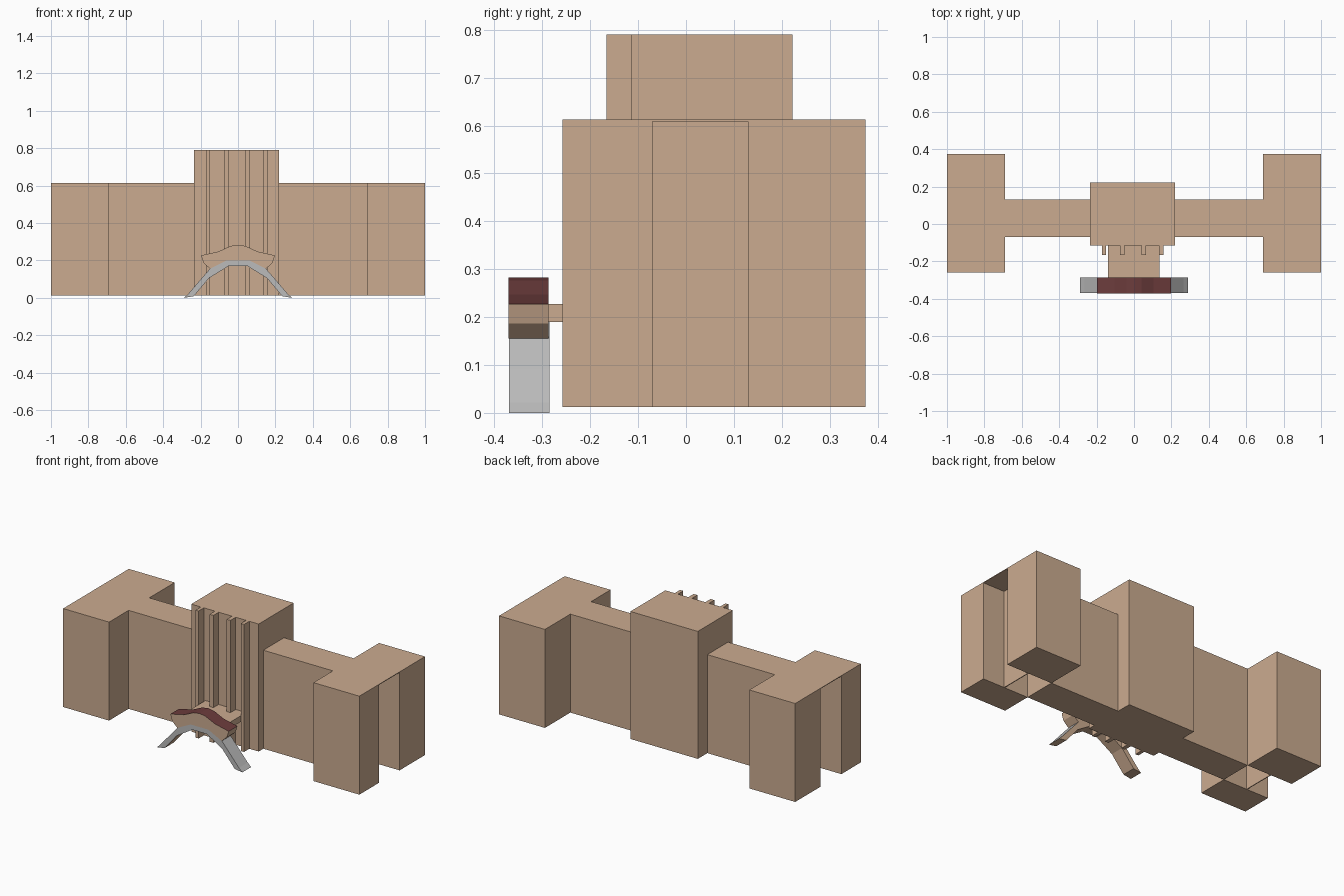
import bpy, bmesh

if "Cube" in bpy.data.objects:
    bpy.data.objects.remove(bpy.data.objects["Cube"])


def material(name, rgb):
    m = bpy.data.materials.new(name)
    m.diffuse_color = (*rgb, 1)
    m.use_nodes = True
    m.node_tree.nodes["Principled BSDF"].inputs["Base Color"].default_value = m.diffuse_color
    return m


TAN = material("tan_stone", (0.60, 0.41, 0.28))
RED = material("dark_red", (0.15, 0.045, 0.045))
GREY = material("grey", (0.50, 0.50, 0.50))


def prism(name, outline, y0, y1, mats, pick=lambda n: 0):
    """Extrude an x-z outline from y0 to y1; pick chooses a material by normal."""
    bm = bmesh.new()
    face = bm.faces.new([bm.verts.new((x, y0, z)) for x, z in outline])
    ext = bmesh.ops.extrude_face_region(bm, geom=[face])["geom"]
    for v in ext:
        if isinstance(v, bmesh.types.BMVert):
            v.co.y = y1
    bmesh.ops.recalc_face_normals(bm, faces=bm.faces)
    for f in bm.faces:
        f.normal_update()
        f.material_index = pick(f.normal)
    me = bpy.data.meshes.new(name)
    bm.to_mesh(me)
    bm.free()
    for m in mats:
        me.materials.append(m)
    ob = bpy.data.objects.new(name, me)
    bpy.context.collection.objects.link(ob)
    return ob


def box(name, x0, x1, y0, y1, z0, z1):
    x0, x1 = min(x0, x1), max(x0, x1)
    return prism(name, [(x0, z0), (x1, z0), (x1, z1), (x0, z1)], y0, y1, [TAN])


BASE, ROOF, TOP = 0.012, 0.613, 0.79
Y0, Y1 = -0.07, 0.13

# Tall central block with four front pilasters
box("central_block", -0.235, 0.22, -0.115, 0.222, BASE, TOP)
for i, (a, b) in enumerate([(-0.17, -0.15), (-0.075, -0.05), (0.04, 0.065), (0.135, 0.157)]):
    box(f"pilaster_{i + 1}", a, b, -0.166, -0.115, BASE, TOP)

# Side wings: link block, two end blocks and a recessed passage under a thin roof
for side, s, inner in (("left", -1, -0.235), ("right", 1, 0.22)):
    box(f"{side}_link", inner, s * 0.69, Y0, Y1, BASE, ROOF)
    box(f"{side}_end_front", s * 0.69, s, -0.258, Y0, BASE, ROOF)
    box(f"{side}_end_back", s * 0.69, s, Y1, 0.375, BASE, ROOF)
    box(f"{side}_passage_roof", s * 0.69, s, Y0, Y1, ROOF - 0.004, ROOF)
    box(f"{side}_passage_wall", s * 0.85, s * 0.855, Y0, Y1, BASE, ROOF - 0.004)

# Entrance slab
box("entrance_slab", -0.14, 0.135, -0.29, -0.115, 0.19, 0.227)


def mirrored(half):
    return half + [(-x, z) for x, z in reversed(half)]


# Canopy with red upper faces
canopy = mirrored([(-0.06, 0.2), (-0.15, 0.155), (-0.185, 0.187),
                   (-0.197, 0.227), (-0.105, 0.247), (-0.04, 0.277)])
canopy.insert(6, (0, 0.283))
prism("canopy", canopy, -0.371, -0.287, [TAN, RED], lambda n: 1 if n.z > 0.5 else 0)

# Grey arched ramp with splayed legs
outer = [(-0.288, 0.0), (-0.265, 0.022), (-0.205, 0.092), (-0.15, 0.155), (-0.06, 0.2)]
inner = [(-0.237, 0.008), (-0.22, 0.028), (-0.155, 0.105), (-0.05, 0.17)]
arch = mirrored(outer) + list(reversed(mirrored(inner)))
prism("entrance_arch", arch, -0.37, -0.285, [TAN, GREY],
      lambda n: 1 if n.z > 0.1 or n.y < -0.5 else 0)
